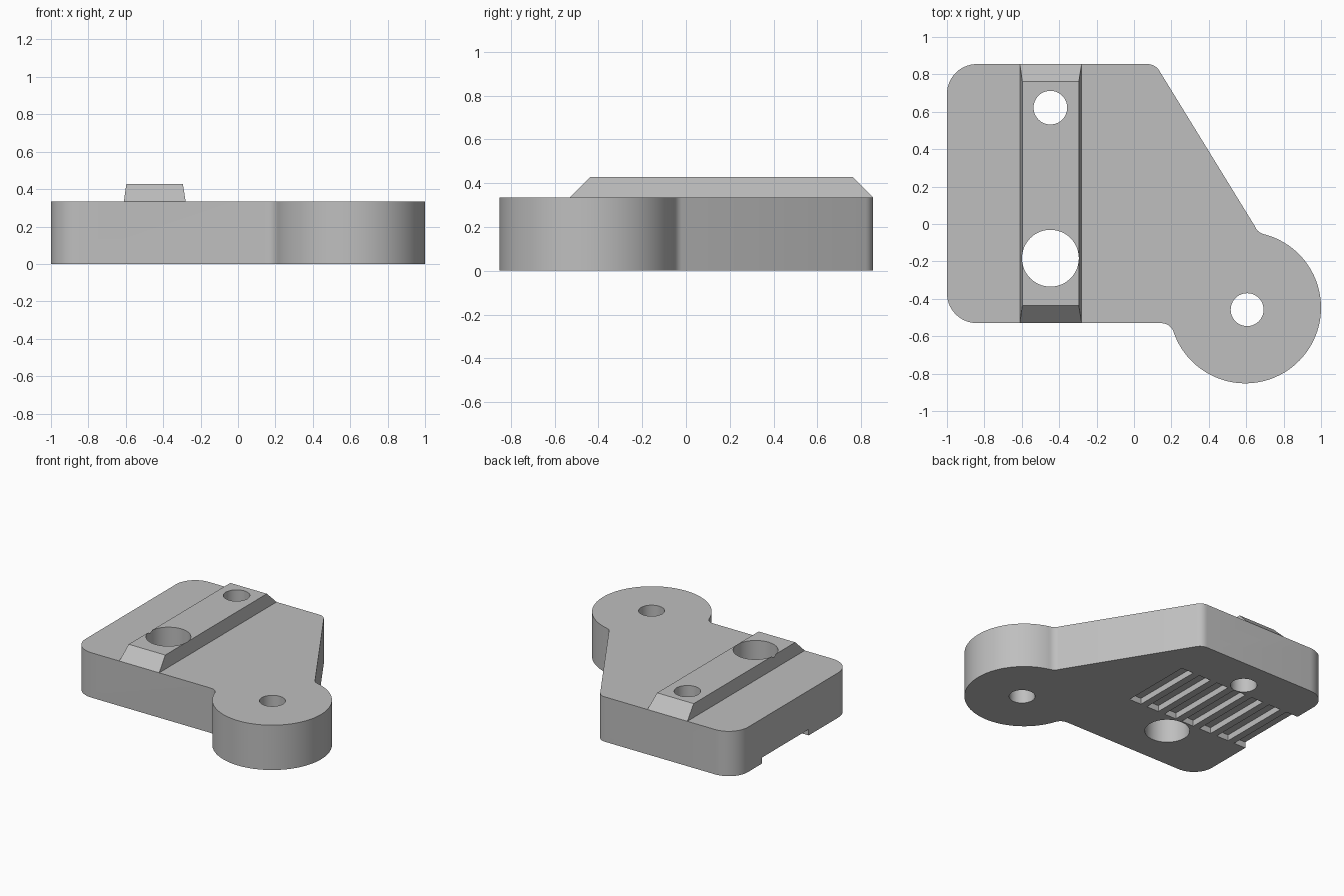
import bpy, bmesh, math
from mathutils import Vector

cube = bpy.data.objects.get("Cube")
if cube:
    bpy.data.objects.remove(cube, do_unlink=True)

grey = bpy.data.materials.new("plain grey")
COLOUR = (0.52, 0.52, 0.52, 1)
grey.diffuse_color = COLOUR
grey.use_nodes = True
grey.node_tree.nodes["Principled BSDF"].inputs["Base Color"].default_value = COLOUR

THICK, TOP = 0.335, 0.428
FRONT, BACK = -0.53, 0.855


def loft(name, low, high, z0, z1):
    """Solid between two matching outlines at two heights."""
    bm = bmesh.new()
    a = [bm.verts.new((x, y, z0)) for x, y in low]
    b = [bm.verts.new((x, y, z1)) for x, y in high]
    bm.faces.new(a)
    bm.faces.new(b)
    for i in range(len(a)):
        j = (i + 1) % len(a)
        bm.faces.new((a[i], a[j], b[j], b[i]))
    bmesh.ops.recalc_face_normals(bm, faces=bm.faces)
    mesh = bpy.data.meshes.new(name)
    bm.to_mesh(mesh)
    bm.free()
    mesh.materials.append(grey)
    ob = bpy.data.objects.new(name, mesh)
    bpy.context.collection.objects.link(ob)
    return ob


def arc(cx, cy, r, start, end, steps):
    angles = [math.radians(start + (end - start) * i / steps) for i in range(steps + 1)]
    return [(cx + r * math.cos(t), cy + r * math.sin(t)) for t in angles]


def rect(x0, x1, y0, y1):
    return [(x0, y0), (x1, y0), (x1, y1), (x0, y1)]


def blend(p, corner, q, steps=8):
    """Soft corner from p to q."""
    p, c, q = Vector(p), Vector(corner), Vector(q)
    ts = [i / steps for i in range(steps + 1)]
    return [tuple(p * (1 - t) ** 2 + c * 2 * t * (1 - t) + q * t * t) for t in ts]


def combine(target, tool, operation):
    mod = target.modifiers.new(operation.lower(), 'BOOLEAN')
    mod.operation, mod.solver, mod.object = operation, 'EXACT', tool
    bpy.context.view_layer.objects.active = target
    bpy.ops.object.modifier_apply(modifier=mod.name)
    bpy.data.objects.remove(tool, do_unlink=True)


# Plate with rounded left corners, slanted side and round lug
R = 0.16
lug = arc(0.595, -0.447, 0.405, -162, 74, 64)
outline = (arc(-1 + R, BACK - R, R, 90, 180, 14)
           + arc(-1 + R, FRONT + R, R, 180, 270, 14)
           + blend((0.14, FRONT), (0.19, FRONT), lug[0])
           + lug[1:-1]
           + blend(lug[-1], (0.66, -0.05), (0.645, -0.01))
           + blend((0.135, 0.82), (0.113, BACK), (0.07, BACK)))
plate = loft("mounting_plate", outline, outline, 0, THICK)

# Bevelled rail on top
rail = loft("rail", rect(-0.61, -0.28, FRONT, BACK),
            rect(-0.597, -0.295, -0.437, 0.762), THICK, TOP)
combine(plate, rail, 'UNION')

# Through holes
for x, y, r in ((0.605, -0.458, 0.088), (-0.447, -0.183, 0.152), (-0.447, 0.622, 0.09)):
    ring = arc(x, y, r, 0, 352.5, 47)
    combine(plate, loft("hole_cutter", ring, ring, -0.2, 0.7), 'DIFFERENCE')

# Toothed belt slots underneath, the last one open at the left edge
for i in range(7):
    right = 0.022 - 0.154 * i
    left = right - 0.1 if i < 6 else -1.1
    slot = rect(left, right, -0.02, 0.53)
    combine(plate, loft("slot_cutter", slot, slot, -0.1, 0.045), 'DIFFERENCE')

plate.select_set(True)
bpy.context.view_layer.objects.active = plate
bpy.ops.object.shade_smooth_by_angle(angle=math.radians(25))
